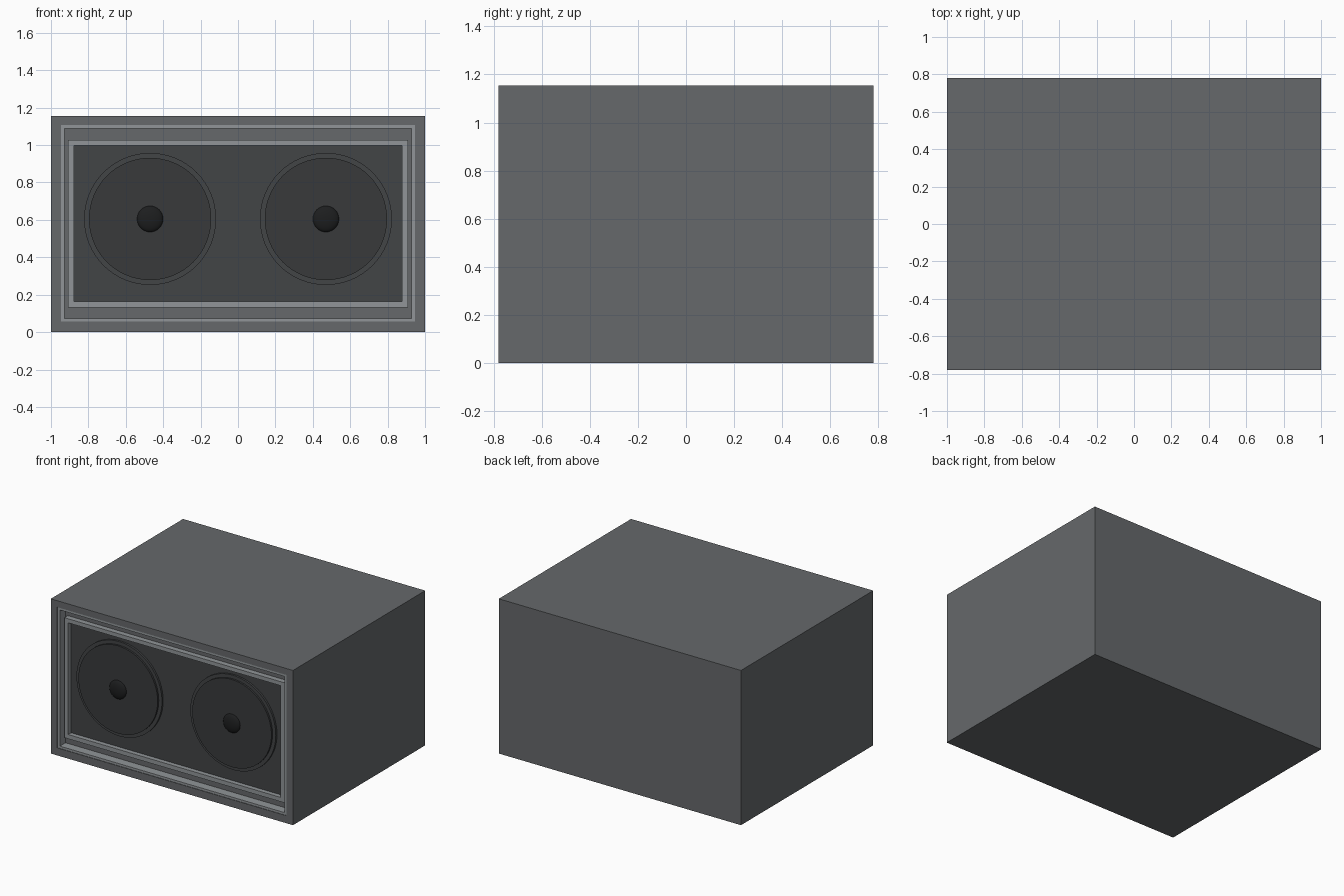
import bpy, bmesh
from math import pi, sin, cos

if "Cube" in bpy.data.objects:
    bpy.data.objects.remove(bpy.data.objects["Cube"])

FRONT = -0.78


def material(name, v):
    m = bpy.data.materials.new(name)
    m.diffuse_color = (v * 0.94, v, v * 1.05, 1)
    m.use_nodes = True
    m.node_tree.nodes["Principled BSDF"].inputs["Base Color"].default_value = m.diffuse_color
    return m


BODY = material("cabinet_grey", 0.14)
TRIM = material("light_trim", 0.30)
PANEL = material("dark_panel", 0.058)
CONE = material("cone_dark", 0.042)
DOME = material("dome_black", 0.013)


def loft(name, loops, mat, closed=False):
    """Skin a list of point loops; join last to first, or cap both ends."""
    bm = bmesh.new()
    rings = [[bm.verts.new(p) for p in loop] for loop in loops]
    pairs = list(zip(rings, rings[1:]))
    if closed:
        pairs.append((rings[-1], rings[0]))
    else:
        bm.faces.new(rings[0])
        bm.faces.new(rings[-1])
    for a, b in pairs:
        n = len(a)
        for i in range(n):
            j = (i + 1) % n
            bm.faces.new((a[i], a[j], b[j], b[i]))
    bmesh.ops.recalc_face_normals(bm, faces=bm.faces)
    me = bpy.data.meshes.new(name)
    bm.to_mesh(me)
    bm.free()
    me.materials.append(mat)
    ob = bpy.data.objects.new(name, me)
    bpy.context.collection.objects.link(ob)
    return ob


def rect(size, depth):
    hx, z0, z1 = size
    y = FRONT + depth
    return [(-hx, y, z0), (hx, y, z0), (hx, y, z1), (-hx, y, z1)]


def circle(cx, cz, r, depth, n=64):
    return [(cx + r * cos(2 * pi * i / n), FRONT + depth, cz + r * sin(2 * pi * i / n))
            for i in range(n)]


def frame(name, outer, inner, d0, d1):
    return loft(name, [rect(outer, d1), rect(outer, d0), rect(inner, d0), rect(inner, d1)],
                TRIM, closed=True)


def smooth(ob):
    bpy.ops.object.select_all(action='DESELECT')
    ob.select_set(True)
    bpy.context.view_layer.objects.active = ob
    bpy.ops.object.shade_smooth_by_angle()


# Half width, bottom and top of the nested front rectangles
shell = (1.0, 0.0, 1.155)
opening = (0.947, 0.056, 1.107)
opening_in = (0.928, 0.073, 1.089)
bezel = (0.909, 0.131, 1.027)
bezel_in = (0.877, 0.163, 0.997)

# Cabinet with recessed front
loft("cabinet", [rect(shell, 1.56), rect(shell, 0), rect(opening, 0), rect(opening, 0.07)], BODY)

# Light trims and dark baffle
frame("outer_trim", opening, opening_in, 0.004, 0.07)
frame("inner_trim", bezel, bezel_in, 0.03, 0.07)
loft("baffle_panel", [rect(bezel_in, 0.075), rect(bezel_in, 0.065)], PANEL)

# Two speakers: ring, cone disc and bulging dust cap
for side, cx in (("left", -0.47), ("right", 0.47)):
    cz = 0.605
    smooth(loft(side + "_speaker_ring",
                [circle(cx, cz, 0.353, 0.07), circle(cx, cz, 0.353, 0.05)], PANEL))
    smooth(loft(side + "_speaker_cone",
                [circle(cx, cz, 0.327, 0.055), circle(cx, cz, 0.327, 0.036)], CONE))
    arcs = [i * pi / 2 / 8 for i in range(8)]
    smooth(loft(side + "_dust_cap",
                [circle(cx, cz, 0.07 * cos(a), 0.037 - 0.025 * sin(a), 32) for a in arcs], DOME))
